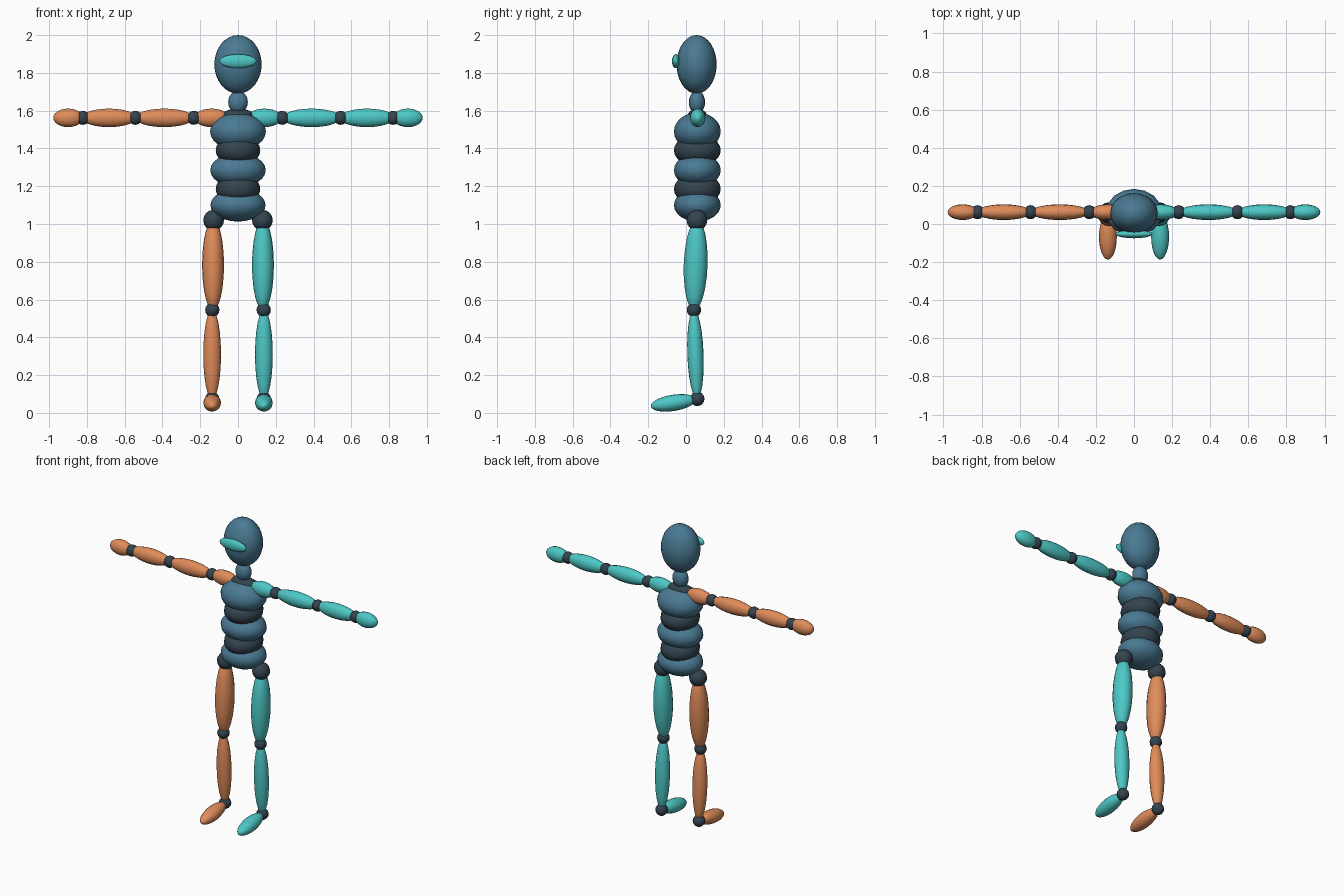
import bpy
from mathutils import Vector

if "Cube" in bpy.data.objects:
    bpy.data.objects.remove(bpy.data.objects["Cube"])


def material(name, rgb):
    # sRGB 0-255 to linear
    lin = [((c / 255 + 0.055) / 1.055) ** 2.4 for c in rgb]
    m = bpy.data.materials.new(name)
    m.diffuse_color = (*lin, 1)
    m.use_nodes = True
    m.node_tree.nodes["Principled BSDF"].inputs["Base Color"].default_value = m.diffuse_color
    return m


BLUE = material("slate_blue", (74, 122, 147))
DARK = material("charcoal", (52, 68, 80))
TEAL = material("teal", (77, 200, 198))
ORANGE = material("orange", (224, 140, 90))


def ellipsoid(name, center, radii, mat, axis=(0, 0, 1), segs=16, rings=12):
    """Smooth ellipsoid whose local z (third radius) points along axis."""
    bpy.ops.mesh.primitive_uv_sphere_add(segments=segs, ring_count=rings, radius=1, location=center)
    ob = bpy.context.object
    ob.name = name
    ob.scale = radii
    axis = Vector(axis)
    if abs(axis.x) > 0.5:          # arms: local x stays vertical
        ob.rotation_euler = axis.to_track_quat('Z', 'Y').to_euler()
    elif axis.z < 0.999:           # tilted in the y-z plane
        ob.rotation_euler = Vector((0, 0, 1)).rotation_difference(axis.normalized()).to_euler()
    ob.data.materials.append(mat)
    bpy.ops.object.shade_smooth()
    return ob


def joint(name, center, r):
    ellipsoid(name, center, (r, r, r), DARK, segs=12, rings=8)


Y = 0.06  # depth of the body axis

# Head, visor and neck
ellipsoid("head", (0, 0.056, 1.845), (0.125, 0.106, 0.155), BLUE, segs=24, rings=16)
ellipsoid("visor", (0, -0.053, 1.862), (0.098, 0.022, 0.037), TEAL)
ellipsoid("neck", (0, 0.058, 1.645), (0.052, 0.043, 0.06), BLUE)
ellipsoid("neck_joint", (0, Y, 1.575), (0.085, 0.05, 0.035), DARK)

# Torso: stacked ellipsoids with dark spacers
for name, z, rx, rz, mat in [
    ("chest", 1.49, 0.148, 0.1, BLUE),
    ("upper_spine", 1.39, 0.118, 0.085, DARK),
    ("belly", 1.285, 0.147, 0.09, BLUE),
    ("lower_spine", 1.185, 0.118, 0.085, DARK),
    ("pelvis", 1.1, 0.146, 0.087, BLUE),
]:
    ellipsoid(name, (0, Y, z), (rx, 0.124, rz), mat)

# Arms and legs, one colour for each side
for side, s, mat in [("left", 1, TEAL), ("right", -1, ORANGE)]:
    # Arm segments: name, x centre, half length
    for name, x, half in [("collar", 0.14, 0.092), ("upper_arm", 0.39, 0.155),
                          ("forearm", 0.683, 0.145), ("hand", 0.899, 0.079)]:
        ellipsoid(f"{side}_{name}", (s * x, 0.062, 1.562), (0.049, 0.041, half), mat, (s, 0, 0))
        # Keep the wider radius vertical
        ob = bpy.context.object
        ob.rotation_euler = (0, s * 1.5707963, 0)
    for name, x in [("shoulder", 0.234), ("elbow", 0.543), ("wrist", 0.821)]:
        joint(f"{side}_{name}", (s * x, 0.062, 1.562), 0.037)

    # Leg
    joint(f"{side}_hip", (s * 0.129, 0.058, 1.02), 0.055)
    ellipsoid(f"{side}_thigh", (s * 0.132, 0.051, 0.783), (0.058, 0.063, 0.24), mat, (0, 0.016, 0.475))
    joint(f"{side}_knee", (s * 0.136, 0.042, 0.545), 0.038)
    ellipsoid(f"{side}_shin", (s * 0.137, 0.05, 0.31), (0.047, 0.043, 0.237), mat, (0, -0.016, 0.47))
    joint(f"{side}_ankle", (s * 0.137, 0.06, 0.074), 0.038)
    ellipsoid(f"{side}_foot", (s * 0.137, -0.067, 0.053), (0.047, 0.043, 0.121), mat, (0, -0.235, -0.037))
